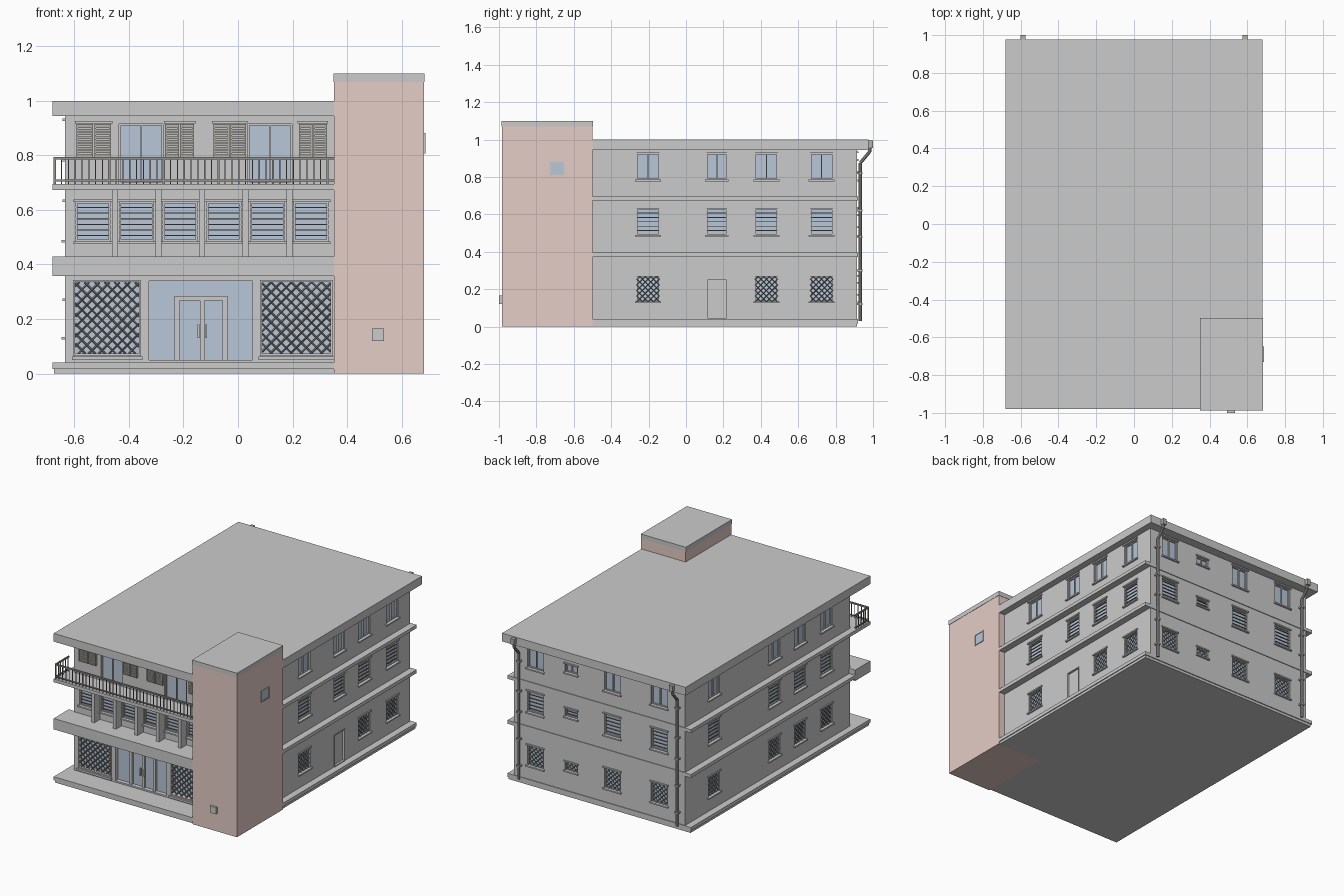
import bpy, bmesh, math
from mathutils import Matrix, Vector

if "Cube" in bpy.data.objects:
    bpy.data.objects.remove(bpy.data.objects["Cube"])

XW, YF, YB = 0.635, -0.83, 0.915      # wall planes
bins = {}


def bm_for(name):
    return bins.setdefault(name, bmesh.new())


def box(name, x0, x1, y0, y1, z0, z1):
    m = Matrix.Translation(((x0 + x1) / 2, (y0 + y1) / 2, (z0 + z1) / 2))
    m = m @ Matrix.Diagonal((abs(x1 - x0), abs(y1 - y0), abs(z1 - z0), 1))
    bmesh.ops.create_cube(bm_for(name), size=1, matrix=m)


def bar(name, p, q, w, sides=4):
    p, q = Vector(p), Vector(q)
    m = Matrix.Translation((p + q) / 2) @ (q - p).to_track_quat('Z', 'Y').to_matrix().to_4x4()
    bmesh.ops.create_cone(bm_for(name), cap_ends=True, segments=sides, radius1=w, radius2=w,
                          depth=(q - p).length, matrix=m)


def at(face, u, d, z):
    # point on a facade: u along the wall, d outward from it
    return {'front': (u, YF - d, z), 'back': (u, YB + d, z), 'right': (XW + d, u, z),
            'left': (-XW - d, u, z), 'tower': (0.682 + d, u, z)}[face]


def fbox(name, face, u0, u1, d0, d1, z0, z1):
    a, b = at(face, u0, d0, z0), at(face, u1, d1, z1)
    box(name, a[0], b[0], a[1], b[1], a[2], b[2])


def frame(name, face, u0, u1, z0, z1, d0, d1, t):
    fbox(name, face, u0, u0 + t, d0, d1, z0, z1)
    fbox(name, face, u1 - t, u1, d0, d1, z0, z1)
    fbox(name, face, u0 + t, u1 - t, d0, d1, z0, z0 + t)
    fbox(name, face, u0 + t, u1 - t, d0, d1, z1 - t, z1)


def lattice(face, u0, u1, z0, z1, step, w, d):
    # crossing diagonals clipped to the opening
    W, H = u1 - u0, z1 - z0
    for i in range(1, int((W + H) / step) + 1):
        c = i * step
        a, b = max(0, c - H), min(W, c)
        if b - a < 0.006:
            continue
        bar('window_lattice', at(face, u0 + a, d, z0 + c - a), at(face, u0 + b, d, z0 + c - b), w)
        bar('window_lattice', at(face, u1 - a, d, z0 + c - a), at(face, u1 - b, d, z0 + c - b), w)


def opening(face, u0, u1, z0, z1, depth=0.02):
    fbox('opening_cutter', face, u0, u1, -depth, 0.03, z0, z1)
    fbox('window_glass', face, u0, u1, -depth - 0.004, -depth + 0.003, z0, z1)


def window(face, u, w, z0, z1, style, trim=True):
    u0, u1 = u - w / 2, u + w / 2
    opening(face, u0, u1, z0, z1)
    frame('window_frames', face, u0, u1, z0, z1, -0.018, -0.008, 0.006)
    if trim:
        fbox('lintels_and_sills', face, u0 - 0.008, u1 + 0.008, -0.005, 0.008, z1, z1 + 0.009)
        fbox('lintels_and_sills', face, u0 - 0.008, u1 + 0.008, -0.005, 0.012, z0 - 0.009, z0)
    if style == 'bars':
        n = max(2, round((z1 - z0) / 0.022))
        for i in range(1, n):
            z = z0 + (z1 - z0) * i / n
            fbox('window_bars', face, u0, u1, -0.008, -0.003, z - 0.002, z + 0.002)
    elif style == 'lattice':
        lattice(face, u0, u1, z0, z1, 0.03, 0.002, -0.005)
    else:
        fbox('window_frames', face, u - 0.003, u + 0.003, -0.018, -0.008, z0, z1)


# body, slabs and roof
box('body_walls', -XW, XW, YF, YB, 0.03, 0.95)
box('base_step', -0.674, 0.674, -0.974, 0.914, 0, 0.017)
box('base_slab', -0.68, 0.68, -0.98, 0.92, 0.017, 0.04)
box('first_floor_slab', -0.68, 0.68, -0.83, 0.92, 0.372, 0.395)
box('front_fascia', -0.68, 0.36, -0.98, -0.82, 0.357, 0.43)
box('balcony_slab', -0.68, 0.68, -0.98, 0.92, 0.673, 0.695)
box('roof_slab', -0.68, 0.68, -0.98, 0.976, 0.945, 1.0)

# corner tower with cap, small window and wall box
box('tower', 0.352, 0.682, -0.985, -0.5, 0, 1.07)
box('tower_cap', 0.35, 0.684, -0.987, -0.498, 1.07, 1.1)
fbox('window_glass', 'tower', -0.727, -0.652, -0.01, 0.002, 0.81, 0.88)
frame('window_frames', 'tower', -0.73, -0.649, 0.807, 0.883, -0.01, 0.005, 0.006)
box('tower_wall_box', 0.492, 0.536, -1.0, -0.98, 0.12, 0.165)

# side and back windows on three floors
floors = [(0.134, 0.267, 'lattice'), (0.49, 0.63, 'bars'), (0.786, 0.927, 'plain')]
for f, (z0, z1, style) in enumerate(floors):
    for y in (-0.203, 0.165, 0.43, 0.725):
        if not (f == 0 and y == 0.165):
            window('right', y, 0.11 if y == 0.165 else 0.122, z0, z1, style)
    for y in (0.61, -0.03, -0.30, -0.58):
        window('left', y, 0.12, z0, z1, style)
    for x in (-0.443, -0.095, 0.475):
        window('back', x, 0.12, z0, z1, style)
    zc = (z0 + z1) / 2
    window('back', 0.21, 0.09, zc - 0.025, zc + 0.03, style)

# side door
fbox('opening_cutter', 'right', 0.112, 0.218, -0.02, 0.03, 0.041, 0.25)
fbox('side_door', 'right', 0.112, 0.218, -0.024, -0.012, 0.041, 0.25)
frame('side_door_frame', 'right', 0.108, 0.222, 0.04, 0.255, -0.01, 0.004, 0.006)

# front middle floor: six windows between projecting fins
for i in range(6):
    x = -0.532 + 0.16 * i
    window('front', x, 0.125, 0.485, 0.63, 'bars')
    if i < 5:
        fbox('front_fins', 'front', x + 0.069, x + 0.091, -0.01, 0.06, 0.425, 0.68)

# front ground floor: lattice windows and glazed entrance
for u0, u1 in ((-0.597, -0.363), (0.088, 0.34)):
    opening('front', u0, u1, 0.073, 0.335, 0.03)
    frame('window_frames', 'front', u0 - 0.008, u1 + 0.008, 0.065, 0.343, -0.02, 0.006, 0.008)
    lattice('front', u0, u1, 0.073, 0.335, 0.037, 0.0035, -0.006)
    fbox('lintels_and_sills', 'front', u0 - 0.012, u1 + 0.012, -0.005, 0.015, 0.05, 0.063)
opening('front', -0.333, 0.059, 0.044, 0.345, 0.03)
frame('entrance_frame', 'front', -0.333, 0.059, 0.044, 0.345, -0.028, 0.0, 0.006)
for u in (-0.223, -0.131, -0.048):
    fbox('entrance_frame', 'front', u - 0.009, u + 0.009, -0.028, -0.012, 0.044, 0.28)
fbox('entrance_frame', 'front', -0.232, -0.039, -0.028, -0.012, 0.268, 0.284)
for u in (-0.145, -0.117):
    fbox('entrance_handles', 'front', u - 0.003, u + 0.003, -0.012, 0.0, 0.13, 0.18)

# top floor: balcony doors and louvred shutters
for u0, u1 in ((-0.436, -0.275), (0.037, 0.198)):
    window('front', (u0 + u1) / 2, u1 - u0, 0.696, 0.915, 'plain', False)
for u0, u1 in ((-0.593, -0.465), (-0.267, -0.161), (-0.09, 0.03), (0.223, 0.326)):
    um = (u0 + u1) / 2
    for a, b in ((u0, um - 0.002), (um + 0.002, u1)):
        frame('shutters', 'front', a, b, 0.785, 0.915, -0.002, 0.012, 0.006)
        for i in range(9):
            z = 0.795 + 0.0132 * i
            fbox('shutters', 'front', a + 0.006, b - 0.006, -0.002, 0.008, z, z + 0.009)
    fbox('lintels_and_sills', 'front', u0 - 0.005, u1 + 0.005, -0.002, 0.012, 0.918, 0.926)

# balcony railing: front run and left return
for z, t in ((0.79, 0.005), (0.708, 0.003)):
    box('balcony_railing', -0.676, 0.356, -0.973, -0.965, z - t, z + t)
    box('balcony_railing', -0.676, -0.668, -0.973, YF, z - t, z + t)
for i in range(42):
    x, t = -0.672 + 0.025 * i, 0.004 if i % 8 == 0 else 0.002
    if x < 0.352:
        box('balcony_railing', x - t, x + t, -0.969 - t, -0.969 + t, 0.69, 0.79)
for i in range(1, 6):
    y = -0.969 + 0.026 * i
    box('balcony_railing', -0.674, -0.67, y - 0.002, y + 0.002, 0.69, 0.79)

# rain pipes on the back
for s in (-0.587, 0.587):
    box('rain_hoppers', s - 0.013, s + 0.013, 0.974, 1.0, 0.955, 0.995)
    path = [(s, 0.985, 0.96), (s, 0.982, 0.935), (s, 0.932, 0.875), (s, 0.932, 0.03)]
    for p, q in zip(path, path[1:]):
        bar('rain_pipes', p, q, 0.009, 10)
    for z in (0.12, 0.3, 0.48, 0.62, 0.82):
        box('pipe_brackets', s - 0.013, s + 0.013, 0.91, 0.943, z - 0.005, z + 0.005)

# turn every collected part into an object and colour it
colours = {'pink': (0.79, 0.61, 0.57, 1), 'glass': (0.48, 0.57, 0.68, 1), 'dark': (0.3, 0.29, 0.27, 1),
           'louvre': (0.45, 0.44, 0.41, 1), 'door': (0.6, 0.62, 0.63, 1)}
paint = {'tower': 'pink', 'window_glass': 'glass', 'window_lattice': 'dark', 'window_bars': 'dark',
         'balcony_railing': 'dark', 'shutters': 'louvre', 'side_door': 'door', 'rain_pipes': 'louvre',
         'pipe_brackets': 'louvre', 'rain_hoppers': 'louvre'}
mats = {}
for k, c in colours.items():
    mats[k] = bpy.data.materials.new(k)
    mats[k].diffuse_color = c
for name, bm in bins.items():
    bmesh.ops.recalc_face_normals(bm, faces=bm.faces)
    me = bpy.data.meshes.new(name)
    bm.to_mesh(me)
    bm.free()
    ob = bpy.data.objects.new(name, me)
    bpy.context.collection.objects.link(ob)
    if name in paint:
        me.materials.append(mats[paint[name]])

# cut the window recesses into the walls
cutter = bpy.data.objects['opening_cutter']
cutter.hide_render = True
cutter.display_type = 'WIRE'
mod = bpy.data.objects['body_walls'].modifiers.new('window_recesses', 'BOOLEAN')
mod.operation, mod.solver, mod.object = 'DIFFERENCE', 'EXACT', cutter

for m in bpy.data.materials:
    if m.users and not m.is_grease_pencil:
        m.use_nodes = True
        m.node_tree.nodes["Principled BSDF"].inputs["Base Color"].default_value = m.diffuse_color
